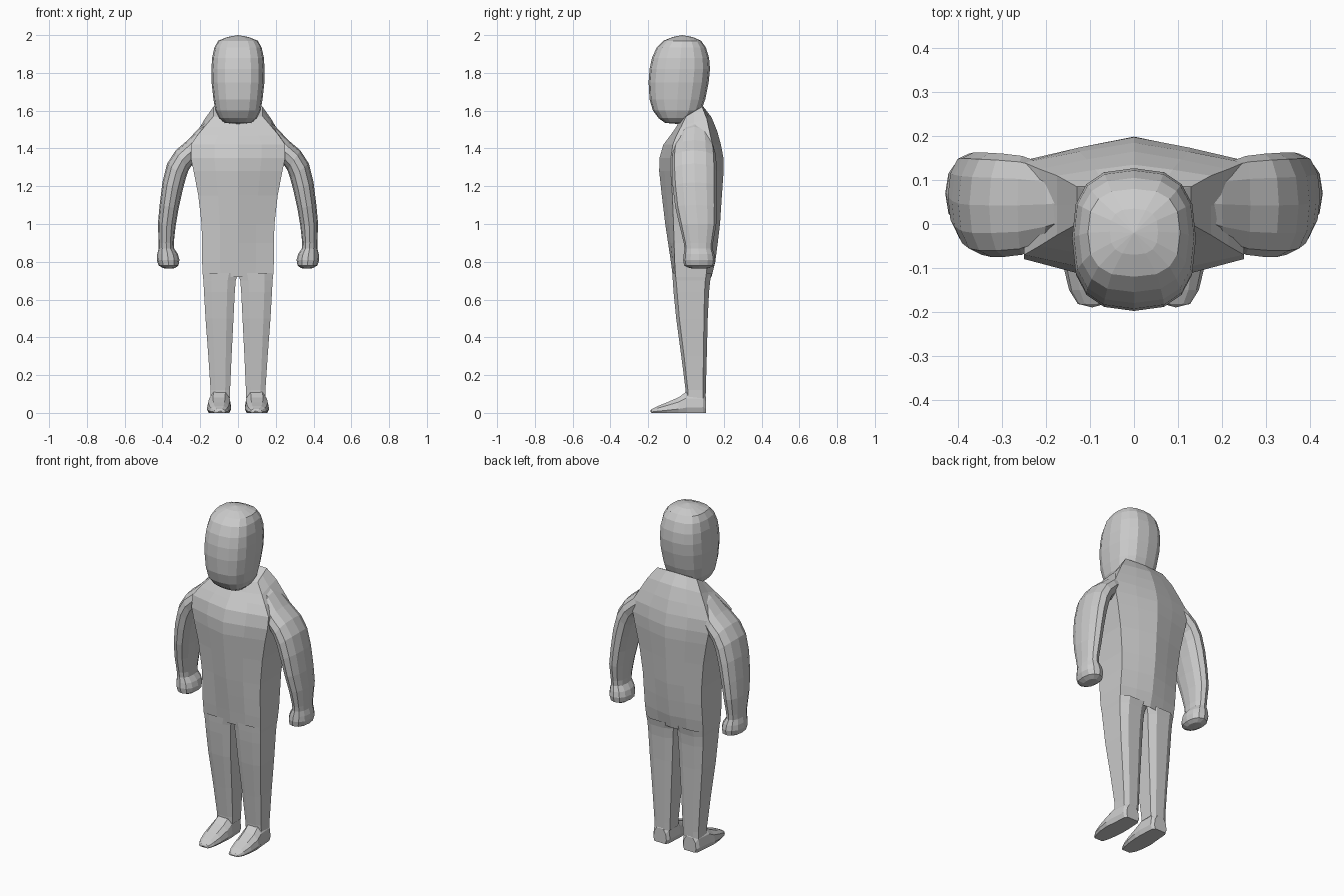
import bpy, bmesh, math

grey = bpy.data.materials.new("plain_grey")
grey.diffuse_color = (0.6, 0.6, 0.6, 1)


def loft(name, rings, cap_start=None, cap_end=None, mirror=False):
    """Skin a list of equal-length rings; a cap is a centre point for a fan."""
    bm = bmesh.new()
    loops = [[bm.verts.new(p) for p in ring] for ring in rings]
    n = len(loops[0])
    for a, b in zip(loops, loops[1:]):
        for i in range(n):
            j = (i + 1) % n
            bm.faces.new((a[i], a[j], b[j], b[i]))
    for tip, ring in ((cap_start, loops[0]), (cap_end, loops[-1])):
        if tip:
            c = bm.verts.new(tip)
            for i in range(n):
                bm.faces.new((ring[i], ring[(i + 1) % n], c))
    bmesh.ops.recalc_face_normals(bm, faces=bm.faces)
    me = bpy.data.meshes.new(name)
    bm.to_mesh(me)
    bm.free()
    me.materials.append(grey)
    ob = bpy.data.objects.new(name, me)
    bpy.context.collection.objects.link(ob)
    if mirror:
        ob.modifiers.new("mirror", "MIRROR").use_mirror_merge = False
    return ob


def rounded(n, power):
    """Unit superellipse points, starting on the +u axis."""
    pts = []
    for i in range(n):
        a = 2 * math.pi * i / n
        c, s = math.cos(a), math.sin(a)
        pts.append((math.copysign(abs(c) ** power, c), math.copysign(abs(s) ** power, s)))
    return pts


# Torso: ridged front and back, flat sides, collar tilted up at the back
# z, half width, front ridge, front corner, back corner, back ridge, tilt
torso = []
for z, w, f, fc, bc, b, t in [
    (0.72, .186, -.070, -.055, .105, .135, 0),
    (0.80, .190, -.080, -.060, .115, .155, 0),
    (0.90, .190, -.095, -.063, .125, .168, 0),
    (1.00, .193, -.110, -.066, .130, .180, 0),
    (1.15, .210, -.128, -.072, .138, .190, 0),
    (1.28, .235, -.142, -.080, .145, .199, 0),
    (1.35, .250, -.140, -.080, .145, .198, 0),
    (1.42, .250, -.120, -.070, .140, .185, 0),
    (1.48, .215, -.085, -.050, .125, .165, .1),
    (1.54, .175, -.055, -.025, .110, .135, .3),
    (1.60, .130, -.030, .000, .085, .090, .6),
]:
    half = [(w * .5, f * .55 + fc * .45), (w, fc), (w, (fc + bc) / 2),
            (w, bc), (w * .5, b * .55 + bc * .45)]
    ring = [(0, f)] + half + [(0, b)] + [(-x, y) for x, y in reversed(half)]
    torso.append([(x, y, z + t * (y - .05)) for x, y in ring])
loft("torso", torso, cap_end=(0, .04, 1.60))

# Head: z, half width, front, back
head = []
for z, w, f, b in [
    (1.535, .070, -.110, .000),
    (1.560, .100, -.145, .045),
    (1.600, .120, -.175, .080),
    (1.660, .130, -.193, .102),
    (1.750, .140, -.198, .120),
    (1.820, .141, -.193, .127),
    (1.880, .137, -.180, .122),
    (1.935, .125, -.155, .105),
    (1.970, .105, -.120, .080),
    (1.990, .055, -.070, .035),
]:
    head.append([(w * u, (f + b) / 2 + (b - f) / 2 * v, z) for u, v in rounded(16, .75)])
loft("head", head, cap_start=(0, -.05, 1.53), cap_end=(0, -.02, 2.0))

# Arms and fists: outer x, z, inner x, z, front, back
arm = []
for xo, zo, xi, zi, f, b in [
    (.140, 1.560, .160, 1.320, -.020, .120),
    (.200, 1.515, .225, 1.310, -.050, .140),
    (.265, 1.445, .245, 1.310, -.070, .155),
    (.330, 1.390, .262, 1.285, -.075, .160),
    (.375, 1.320, .277, 1.240, -.075, .162),
    (.400, 1.220, .295, 1.170, -.070, .163),
    (.415, 1.100, .315, 1.080, -.057, .163),
    (.424, 1.000, .330, 0.990, -.035, .160),
    (.420, 0.900, .340, 0.900, -.012, .143),
    (.420, 0.870, .338, 0.870, -.008, .140),
    (.428, 0.840, .318, 0.840, -.012, .150),
    (.430, 0.810, .310, 0.810, -.015, .155),
    (.420, 0.780, .315, 0.780, -.010, .150),
    (.395, 0.766, .335, 0.766, .020, .120),
]:
    arm.append([((xo + xi) / 2 + (xo - xi) / 2 * u, (f + b) / 2 + (b - f) / 2 * v,
                 (zo + zi) / 2 + (zo - zi) / 2 * u) for u, v in rounded(12, .9)])
loft("arms", arm, cap_end=(.365, .07, .764), mirror=True)

# Legs: z, inner x, outer x, front, front corner, back corner, back
leg = []
for z, xi, xo, f, fc, bc, b in [
    (.74, .000, .187, -.072, -.055, .108, .136),
    (.70, .012, .183, -.070, -.052, .102, .128),
    (.64, .017, .180, -.066, -.047, .098, .122),
    (.50, .024, .172, -.052, -.035, .095, .115),
    (.30, .034, .157, -.025, -.010, .092, .110),
    (.12, .042, .145, -.002, .010, .090, .105),
    (.08, .043, .146, .000, .012, .090, .104),
]:
    m, y = (xi + xo) / 2, (fc + bc) / 2
    d = (xo - xi) * .25
    leg.append([(p, q, z) for p, q in [
        (xi, fc), (m - d, f), (m + d, f), (xo, fc), (xo, y),
        (xo, bc), (m + d, b), (m - d, b), (xi, bc), (xi, y)]])
loft("legs", leg, mirror=True)

# Feet, heel to toe: y, inner x, outer x, top
foot = []
for y, xi, xo, top in [
    (.106, .055, .140, .085),
    (.090, .042, .152, .110),
    (.000, .036, .160, .110),
    (-.040, .036, .165, .082),
    (-.100, .042, .160, .056),
    (-.150, .052, .148, .036),
    (-.182, .066, .128, .020),
]:
    w, m = xo - xi, (xi + xo) / 2
    foot.append([(xi + w * .08, y, 0), (xi, y, top * .25), (xi + w * .06, y, top * .7),
                 (xi + w * .25, y, top), (xo - w * .25, y, top), (xo - w * .06, y, top * .7),
                 (xo, y, top * .25), (xo - w * .08, y, 0)])
loft("feet", foot, cap_start=(.097, .106, .04), cap_end=(.095, -.19, .01), mirror=True)
